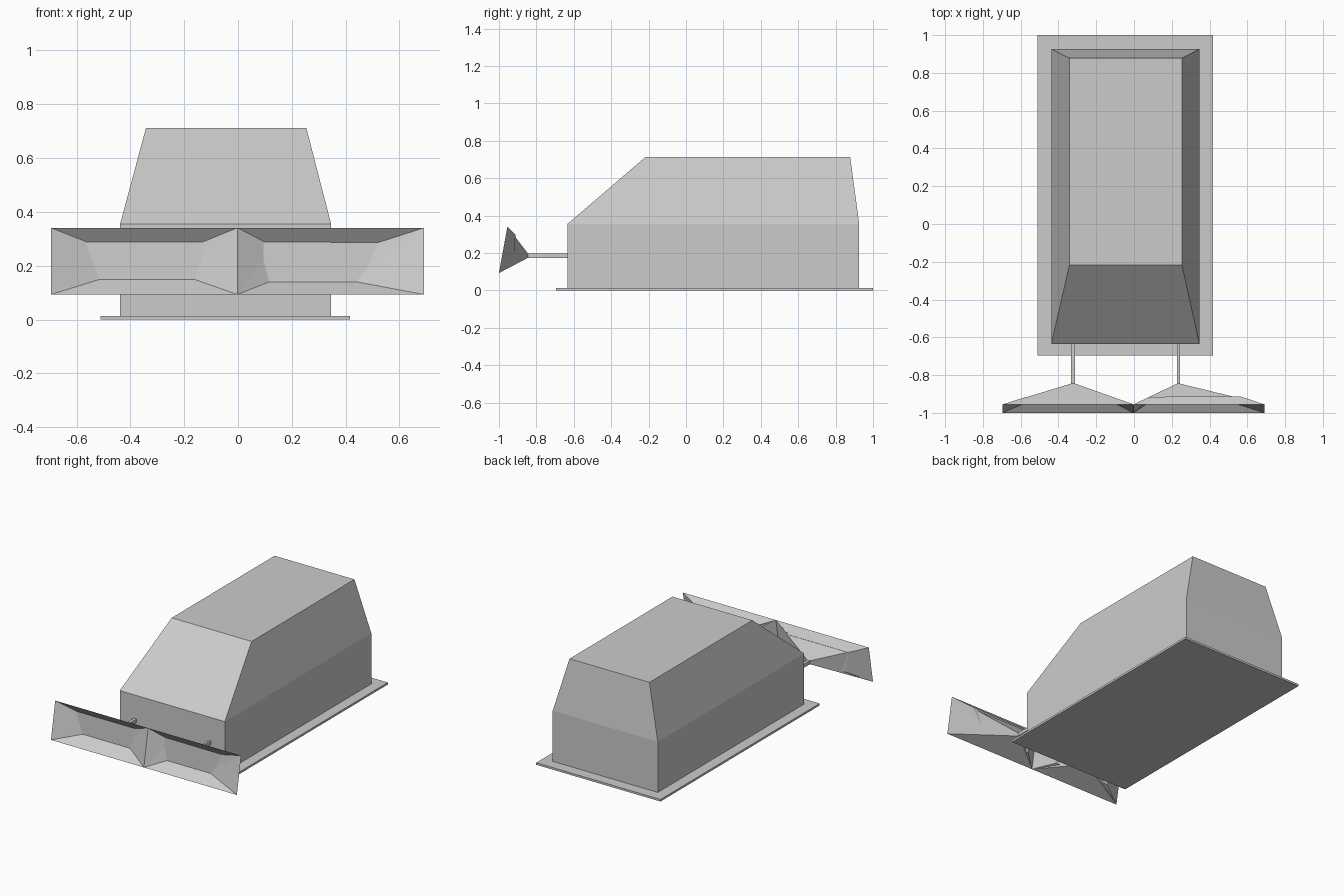
import bpy, bmesh

if "Cube" in bpy.data.objects:
    bpy.data.objects.remove(bpy.data.objects["Cube"])


def loft(name, rings):
    """Join successive four-point rings into a closed flat-faced solid."""
    bm = bmesh.new()
    loops = [[bm.verts.new(p) for p in ring] for ring in rings]
    for a, b in zip(loops, loops[1:]):
        for i in range(4):
            j = (i + 1) % 4
            bm.faces.new((a[i], a[j], b[j], b[i]))
    bm.faces.new(loops[0][::-1])
    bm.faces.new(loops[-1])
    bmesh.ops.recalc_face_normals(bm, faces=bm.faces)
    mesh = bpy.data.meshes.new(name)
    bm.to_mesh(mesh)
    bm.free()
    obj = bpy.data.objects.new(name, mesh)
    bpy.context.collection.objects.link(obj)
    return obj


def level(x0, x1, y0, y1, z):
    return [(x0, y0, z), (x1, y0, z), (x1, y1, z), (x0, y1, z)]


def upright(x0, x1, y_low, y_high, z0, z1):
    return [(x0, y_low, z0), (x1, y_low, z0), (x1, y_high, z1), (x0, y_high, z1)]


# Thin floor plate
loft("base_plate", [level(-0.51, 0.417, -0.695, 1.0, 0), level(-0.51, 0.417, -0.695, 1.0, 0.014)])

# Hull with straight sides and a tapered roof
loft("hull", [
    level(-0.438, 0.346, -0.634, 0.926, 0.014),
    level(-0.438, 0.346, -0.634, 0.926, 0.355),
    level(-0.342, 0.254, -0.218, 0.878, 0.712),
])


# Scoops: hollow front, rim, narrow neck, then the arm back to the hull
def scoop(name, rim_x, arm_x, cavity):
    loft(name, [
        cavity,
        upright(*rim_x, -1.0, -0.955, 0.093, 0.341),
        upright(*arm_x, -0.845, -0.845, 0.174, 0.197),
        upright(*arm_x, -0.62, -0.62, 0.174, 0.197),
    ])


scoop("left_scoop", (-0.695, -0.002), (-0.333, -0.312),
      [(-0.55, -0.92, 0.149), (-0.13, -0.92, 0.149), (-0.13, -0.915, 0.29), (-0.57, -0.915, 0.29)])
scoop("right_scoop", (-0.002, 0.692), (0.228, 0.243),
      [(0.095, -0.92, 0.14), (0.44, -0.92, 0.14), (0.56, -0.912, 0.298), (0.095, -0.915, 0.298)])
